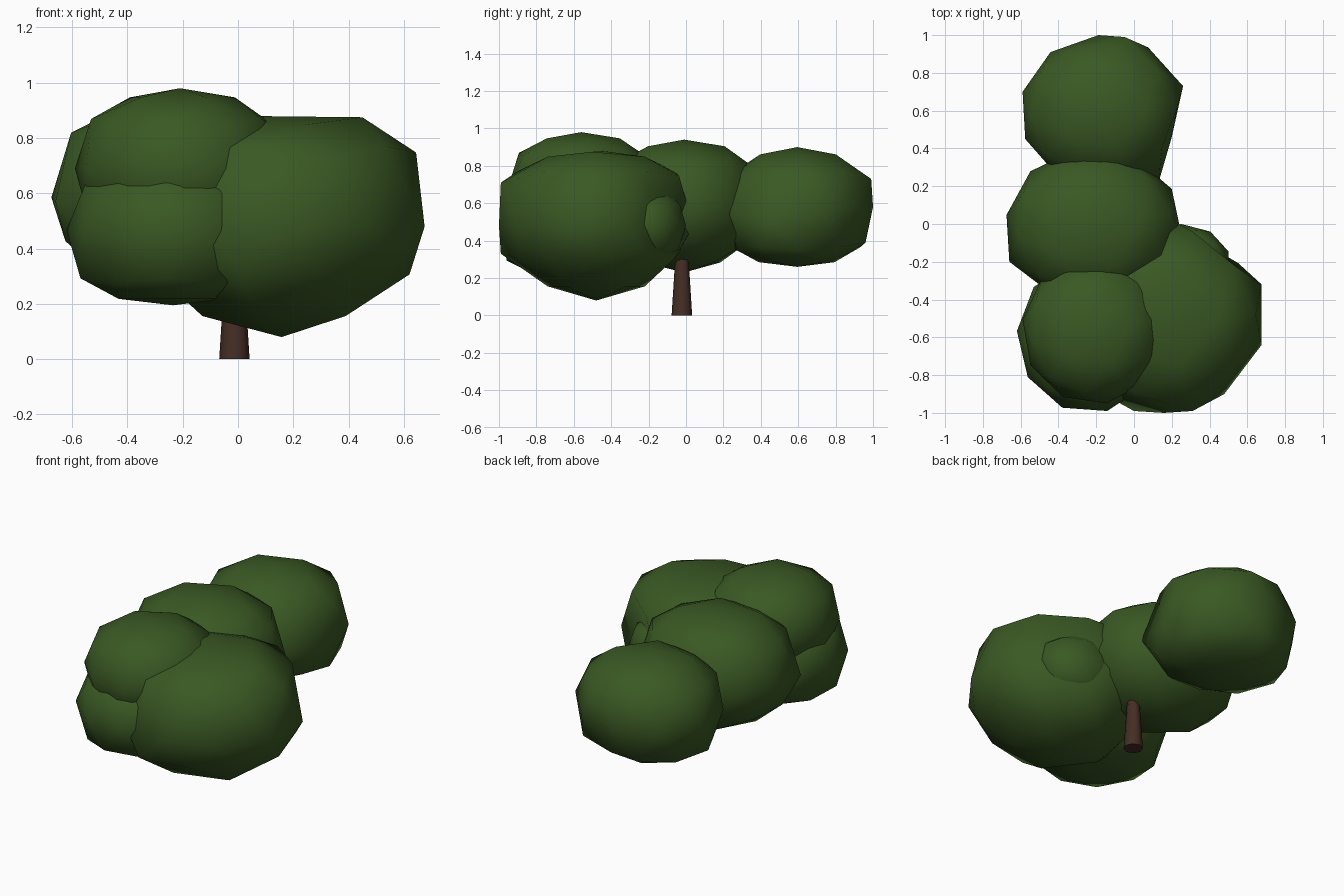
import bpy
import bmesh
from math import radians
from mathutils import Matrix, Vector

cube = bpy.data.objects.get("Cube")
if cube:
    bpy.data.objects.remove(cube, do_unlink=True)


def make_material(name, colour):
    mat = bpy.data.materials.new(name)
    mat.use_nodes = True
    mat.diffuse_color = colour
    mat.node_tree.nodes["Principled BSDF"].inputs["Base Color"].default_value = colour
    return mat


leaf_green = make_material("leaf green", (0.042, 0.098, 0.017, 1))
bark_brown = make_material("bark brown", (0.06, 0.027, 0.018, 1))


def finish(bm, name, mat):
    mesh = bpy.data.meshes.new(name)
    bm.to_mesh(mesh)
    bm.free()
    mesh.materials.append(mat)
    obj = bpy.data.objects.new(name, mesh)
    bpy.context.collection.objects.link(obj)
    return obj


def foliage(name, low, high, turn=0, upper=0.8, lower=0.8, corners=()):
    """Faceted ball fitted to a box; smaller upper/lower powers give fuller halves.
    Each point in corners draws the nearest vertex to it, for an uneven outline."""
    bm = bmesh.new()
    bmesh.ops.create_icosphere(bm, subdivisions=2, radius=1,
                               matrix=Matrix.Rotation(radians(turn), 4, "Z"))
    for v in bm.verts:
        z = v.co.z
        v.co.z = z ** upper if z > 0 else -((-z) ** lower)
    for axis in range(3):
        values = [v.co[axis] for v in bm.verts]
        start, span = min(values), max(values) - min(values)
        for v in bm.verts:
            t = (v.co[axis] - start) / span
            v.co[axis] = low[axis] + t * (high[axis] - low[axis])
    for corner in map(Vector, corners):
        nearest = min(bm.verts, key=lambda v: (v.co - corner).length)
        nearest.co = corner
    for face in bm.faces:
        face.smooth = True
    return finish(bm, name, leaf_green)


# Crown: overlapping clumps of leaves
foliage("front_left_foliage", (-0.36, -1.0, 0.08), (0.675, 0.04, 0.88), 0, 0.5, 1.3,
        [(0.45, -0.5, 0.875), (0.01, -0.45, 0.88), (0.31, -0.99, 0.71),
         (0.0, -0.99, 0.33), (0.4, -0.17, 0.5)])
foliage("front_right_upper_foliage", (-0.59, -0.95, 0.4), (0.17, -0.17, 0.98), 10, 0.75, 0.8)
foliage("front_right_lower_foliage", (-0.62, -0.99, 0.195), (0.15, -0.2, 0.74), 14, 0.8, 0.55)
foliage("middle_foliage", (-0.675, -0.42, 0.23), (0.25, 0.40, 0.94), 10, 0.65, 1.0,
        [(-0.66, -0.2, 0.57), (0.25, -0.05, 0.55)])
foliage("back_foliage", (-0.59, 0.19, 0.26), (0.26, 1.0, 0.90), 3, 0.8, 0.5,
        [(0.13, 0.22, 0.55), (0.2, 0.46, 0.5), (0.26, 0.73, 0.58),
         (-0.05, 0.99, 0.73), (-0.15, 0.96, 0.39)])
foliage("inner_left_foliage", (0.0, -0.42, 0.27), (0.5, 0.0, 0.69))

# Trunk: tapered post running up into the crown
bottom, top = 0.0, 0.46
bm = bmesh.new()
bmesh.ops.create_cone(bm, cap_ends=True, segments=8, radius1=0.055, radius2=0.026,
                      depth=top - bottom,
                      matrix=Matrix.Translation((-0.013, -0.022, (top + bottom) / 2)))
trunk = finish(bm, "trunk", bark_brown)
bpy.ops.object.select_all(action="DESELECT")
trunk.select_set(True)
bpy.context.view_layer.objects.active = trunk
bpy.ops.object.shade_smooth_by_angle(angle=radians(50))
